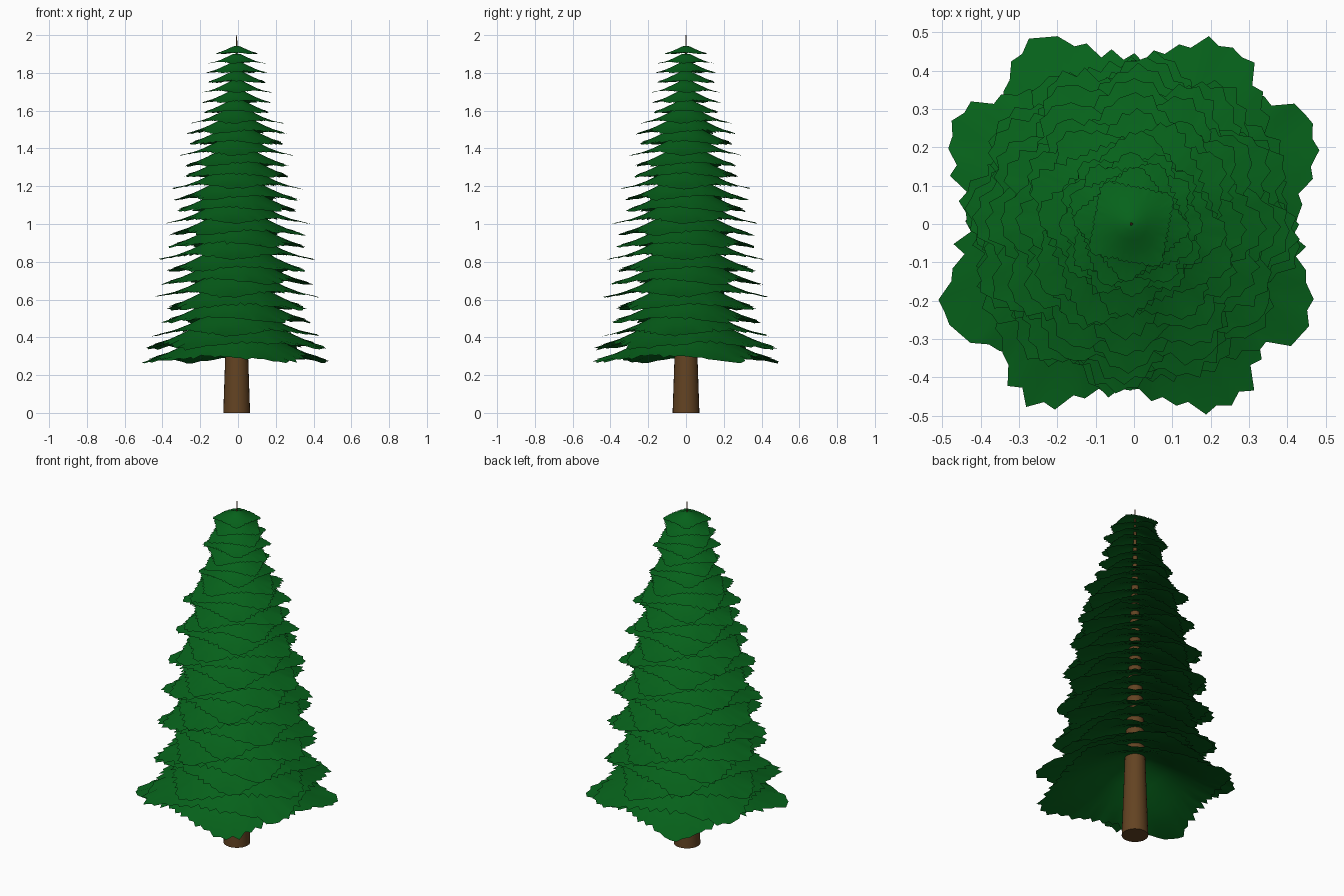
import bpy, bmesh, math, random
from mathutils import Vector

random.seed(4)
cube = bpy.data.objects.get("Cube")
if cube:
    bpy.data.objects.remove(cube, do_unlink=True)


def material(name, rgb):
    m = bpy.data.materials.new(name)
    m.use_nodes = True
    m.diffuse_color = (*rgb, 1)
    m.node_tree.nodes["Principled BSDF"].inputs["Base Color"].default_value = (*rgb, 1)
    return m


green = material("needle green", (0.002, 0.125, 0.011))
brown = material("bark brown", (0.125, 0.056, 0.016))
CENTRE = Vector((-0.007, 0, 0))


def add_object(name, bm, mat, angle):
    mesh = bpy.data.meshes.new(name)
    bm.normal_update()
    bm.to_mesh(mesh)
    bm.free()
    mesh.materials.append(mat)
    obj = bpy.data.objects.new(name, mesh)
    bpy.context.collection.objects.link(obj)
    obj.location = CENTRE
    bpy.ops.object.select_all(action="DESELECT")
    obj.select_set(True)
    bpy.context.view_layer.objects.active = obj
    bpy.ops.object.shade_smooth_by_angle(angle=math.radians(angle))
    return obj


def interp(points, x):
    for (x0, y0), (x1, y1) in zip(points, points[1:]):
        if x <= x1:
            return y0 + (y1 - y0) * (x - x0) / (x1 - x0)
    return points[-1][1]


# Corner reach of the tiers by height of their tips, and the fall of one tier
REACH = [(0.26, 0.55), (0.34, 0.54), (0.41, 0.445), (0.6, 0.44), (0.8, 0.42), (1.0, 0.385),
         (1.2, 0.345), (1.3, 0.31), (1.51, 0.28), (1.56, 0.21), (1.8, 0.175), (1.9, 0.13)]
FALL = [(0, 0), (0.15, 0.07), (0.35, 0.36), (0.6, 0.69), (0.8, 0.88), (1, 1), (1.2, 1.1)]
RINGS = (0.15, 0.35, 0.6, 0.8, 1)
SIDES = 96


# Bough tier: thin drooping sheet with four blunt corners and a ragged rim
def bough_tier(index, tip_z):
    reach = interp(REACH, tip_z)
    drop = 0.41 * reach - 0.01
    jitter = 2 if index < 2 else 8
    turn = math.radians(30 * (index + 1) + random.uniform(-jitter, jitter))
    bm = bmesh.new()
    apex = bm.verts.new((0, 0, tip_z + drop))
    rings = []
    for t in RINGS:
        ring = []
        for i in range(SIDES):
            a = math.tau * i / SIDES
            off = (a % (math.pi / 2)) - math.pi / 4
            square = min(0.98, 0.75 / math.cos(off))
            r = t * (1 + (square - 1) * t)
            if t == 1:
                r += (0.022 if i % 2 == 0 else -0.022) * random.uniform(0, 1.8)
            z = tip_z + drop * (1 - interp(FALL, r))
            if t == 1:
                z += random.uniform(-0.01, 0.01) * reach
            ring.append(bm.verts.new((reach * r * math.cos(a + turn),
                                      reach * r * math.sin(a + turn), z)))
        rings.append(ring)
    for i in range(SIDES):
        j = (i + 1) % SIDES
        bm.faces.new((apex, rings[0][i], rings[0][j]))
        for inner, outer in zip(rings, rings[1:]):
            bm.faces.new((inner[i], outer[i], outer[j], inner[j]))
    add_object(f"bough_tier_{index + 1}", bm, green, 80)


COUNT = 28
for k in range(COUNT):
    s = k / (COUNT - 1)
    bough_tier(k, 0.265 + 1.635 * (1.18 * s - 0.18 * s * s))

# Trunk: one long taper running up through every tier
bm = bmesh.new()
bmesh.ops.create_cone(bm, cap_ends=True, segments=24, radius1=0.071, radius2=0.002, depth=2)
bmesh.ops.translate(bm, vec=(0, 0, 1), verts=bm.verts)
add_object("trunk", bm, brown, 40)
